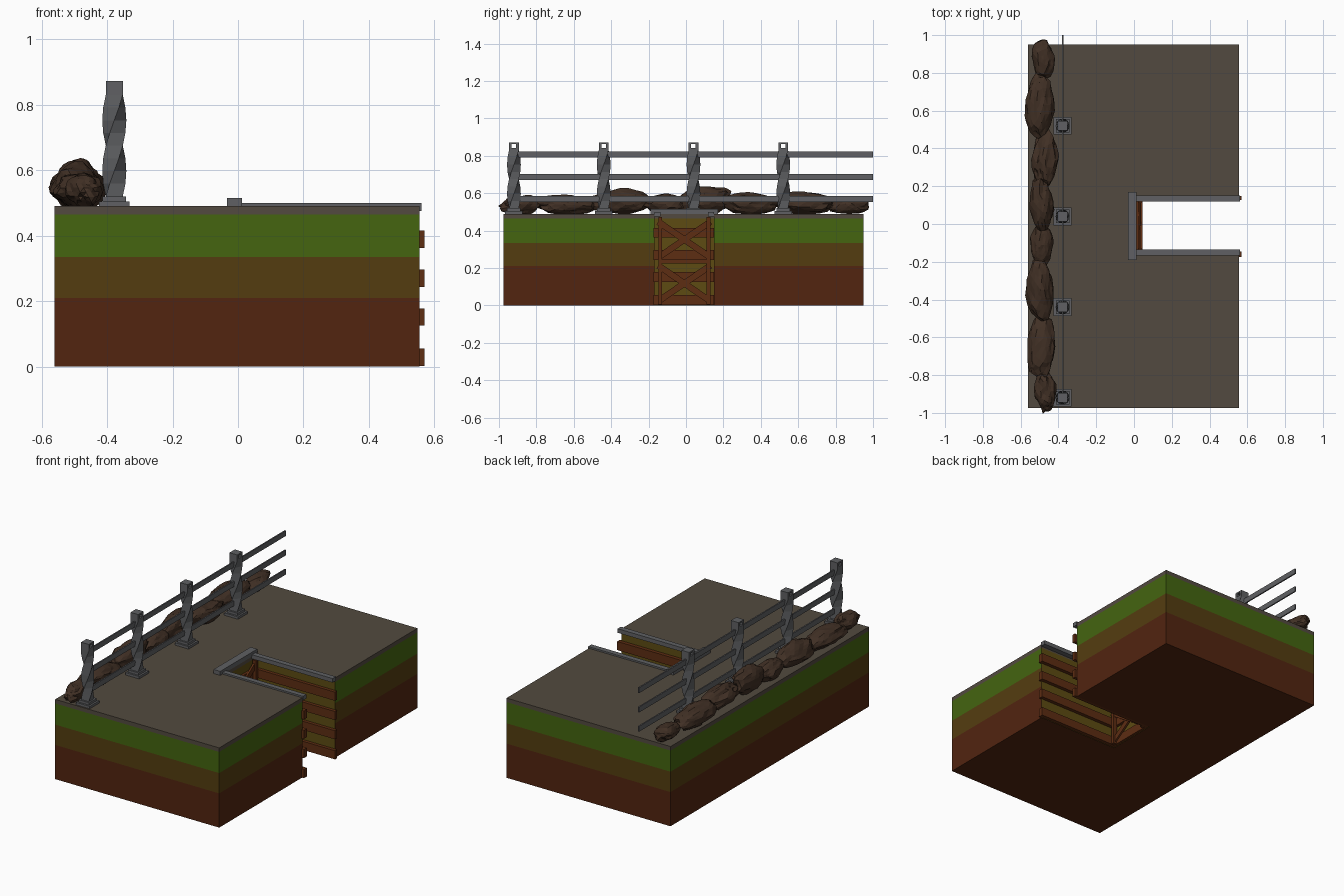
import bpy, bmesh, math, random
from mathutils import Vector, noise, Matrix

if "Cube" in bpy.data.objects:
    bpy.data.objects.remove(bpy.data.objects["Cube"])

random.seed(4)


def mat(name, r, g, b):
    m = bpy.data.materials.new(name)
    m.diffuse_color = (r, g, b, 1)
    m.use_nodes = True
    m.node_tree.nodes["Principled BSDF"].inputs["Base Color"].default_value = m.diffuse_color
    return m


PAVING = mat("paving grey brown", .085, .068, .050)
GRASS = mat("grass green", .058, .130, .005)
SOIL = mat("soil brown", .088, .046, .005)
CLAY = mat("clay red brown", .084, .018, .005)
LINING = mat("lining olive", .110, .070, .006)
WOOD = mat("wood red brown", .110, .026, .006)
STEEL = mat("steel grey", .115, .118, .125)
ROCK = mat("rock brown", .052, .029, .018)


def finish(bm, name, mats):
    bmesh.ops.recalc_face_normals(bm, faces=bm.faces)
    me = bpy.data.meshes.new(name)
    bm.to_mesh(me)
    bm.free()
    for m in mats:
        me.materials.append(m)
    ob = bpy.data.objects.new(name, me)
    bpy.context.collection.objects.link(ob)
    return ob


def add_box(bm, x0, x1, y0, y1, z0, z1, rot=None):
    c = Vector(((x0 + x1) / 2, (y0 + y1) / 2, (z0 + z1) / 2))
    m = Matrix.Translation(c) @ (rot or Matrix()) @ Matrix.Diagonal((x1 - x0, y1 - y0, z1 - z0, 1))
    bmesh.ops.create_cube(bm, size=1, matrix=m)


def boxes(name, material, *dims):
    bm = bmesh.new()
    for d in dims:
        add_box(bm, *d)
    return finish(bm, name, [material])


# Ground block: U-shaped outline swept through the layer heights
X0, X1, Y0, Y1 = -.56, .555, -.975, .95
NX, NY0, NY1 = .01, -.168, .15
outline = [(X0, Y0), (X1, Y0), (X1, NY0), (NX, NY0), (NX, NY1), (X1, NY1), (X1, Y1), (X0, Y1)]
levels = [0, .21, .335, .465, .49]
bm = bmesh.new()
rings = [[bm.verts.new((x, y, z)) for x, y in outline] for z in levels]
bm.faces.new(rings[0]).material_index = 0
bm.faces.new(rings[-1]).material_index = 3
for k in range(4):
    for i in range(8):
        j = (i + 1) % 8
        f = bm.faces.new((rings[k][i], rings[k][j], rings[k + 1][j], rings[k + 1][i]))
        in_notch = i in (2, 3, 4) and k < 3
        f.material_index = 4 if in_notch else k
finish(bm, "ground_block", [CLAY, SOIL, GRASS, PAVING, LINING])

# Curbs around the notch
boxes("notch_curbs", STEEL,
      (-.033, .012, -.19, .17, .488, .515),
      (.01, .56, NY0, NY0 + .032, .475, .50),
      (.01, .56, NY1 - .032, NY1, .475, .50))

# Horizontal planks lining the three notch walls
bm = bmesh.new()
for z in (.002, .125, .243, .362):
    add_box(bm, NX, .57, NY0 - .006, NY0 + .022, z, z + .053)
    add_box(bm, NX, .57, NY1 - .022, NY1 - .002, z, z + .053)
    add_box(bm, NX, NX + .016, NY0, NY1, z, z + .053)
finish(bm, "wall_planks", [WOOD])

# Cross braces, posts and rails on the back wall of the notch
bm = bmesh.new()
w, h = NY1 - NY0 - .04, .19
yc = (NY0 + NY1) / 2
for zc in (.118, .352):
    for k, s in enumerate((1, -1)):
        x = .024 + k * .008
        ln = math.hypot(w, h)
        rot = Matrix.Rotation(s * math.atan2(h, w), 4, 'X')
        add_box(bm, x, x + .012, yc - ln / 2, yc + ln / 2, zc - .017, zc + .017, rot)
for y in (NY0 + .02, NY1 - .04):
    add_box(bm, .022, .046, y, y + .02, .004, .474)
add_box(bm, .02, .042, NY0 + .02, NY1 - .02, .224, .246)
finish(bm, "cross_braces", [WOOD])

# Fence posts: stepped base, twisted square shaft, head with a hole
FX, R = -.378, .026
for n, y in enumerate((-.92, -.44, .04, .52)):
    bm = bmesh.new()
    add_box(bm, FX - .047, FX + .047, y - .047, y + .047, .488, .505)
    add_box(bm, FX - .036, FX + .036, y - .036, y + .036, .505, .52)
    prev = None
    for s in range(9):
        a = math.pi * s / 8
        z = .52 + .31 * s / 8
        ring = [bm.verts.new((FX + R * math.sqrt(2) * math.cos(a + math.pi * (q / 2 + .25)),
                              y + R * math.sqrt(2) * math.sin(a + math.pi * (q / 2 + .25)), z))
                for q in range(4)]
        if prev:
            for q in range(4):
                r = (q + 1) % 4
                bm.faces.new((prev[q], prev[r], ring[r], ring[q]))
        prev = ring
    add_box(bm, FX - R, FX + R, y - R, y + R, .83, .843)
    add_box(bm, FX - R, FX + R, y - R, y - .012, .843, .863)
    add_box(bm, FX - R, FX + R, y + .012, y + R, .843, .863)
    add_box(bm, FX - R, FX + R, y - R, y + R, .863, .872)
    finish(bm, f"fence_post_{n + 1}", [STEEL])

# Fence rails
boxes("fence_rails", STEEL,
      *[(FX - .004, FX + .004, -.92, 1.0, z, z + .033) for z in (.553, .671, .79)])

# Row of rough boulders: x, y, half length, half width, top height
rocks = [(-.47, -.885, .11, .055, .59), (-.49, -.65, .16, .073, .59),
         (-.495, -.35, .16, .073, .62), (-.49, -.11, .12, .06, .595),
         (-.49, .10, .14, .062, .635), (-.47, .34, .15, .068, .60),
         (-.50, .63, .17, .073, .605), (-.48, .87, .11, .058, .575)]
for n, (x, y, ly, lx, top) in enumerate(rocks):
    bm = bmesh.new()
    bmesh.ops.create_icosphere(bm, subdivisions=3, radius=1)
    seed = Vector([random.uniform(0, 50) for _ in range(3)])
    hz = (top - .487) / 2
    tilt = random.uniform(-.08, .08)
    for v in bm.verts:
        d = v.co * (1 + .22 * noise.noise(v.co * 1.5 + seed) + .13 * noise.noise(v.co * 4 + seed))
        p = Vector((d.x * lx, d.y * ly, d.z * hz))
        v.co = Vector((x + p.x + tilt * p.y, y + p.y, max(.487, .487 + hz + p.z - tilt * p.y)))
    finish(bm, f"boulder_{n + 1}", [ROCK])
